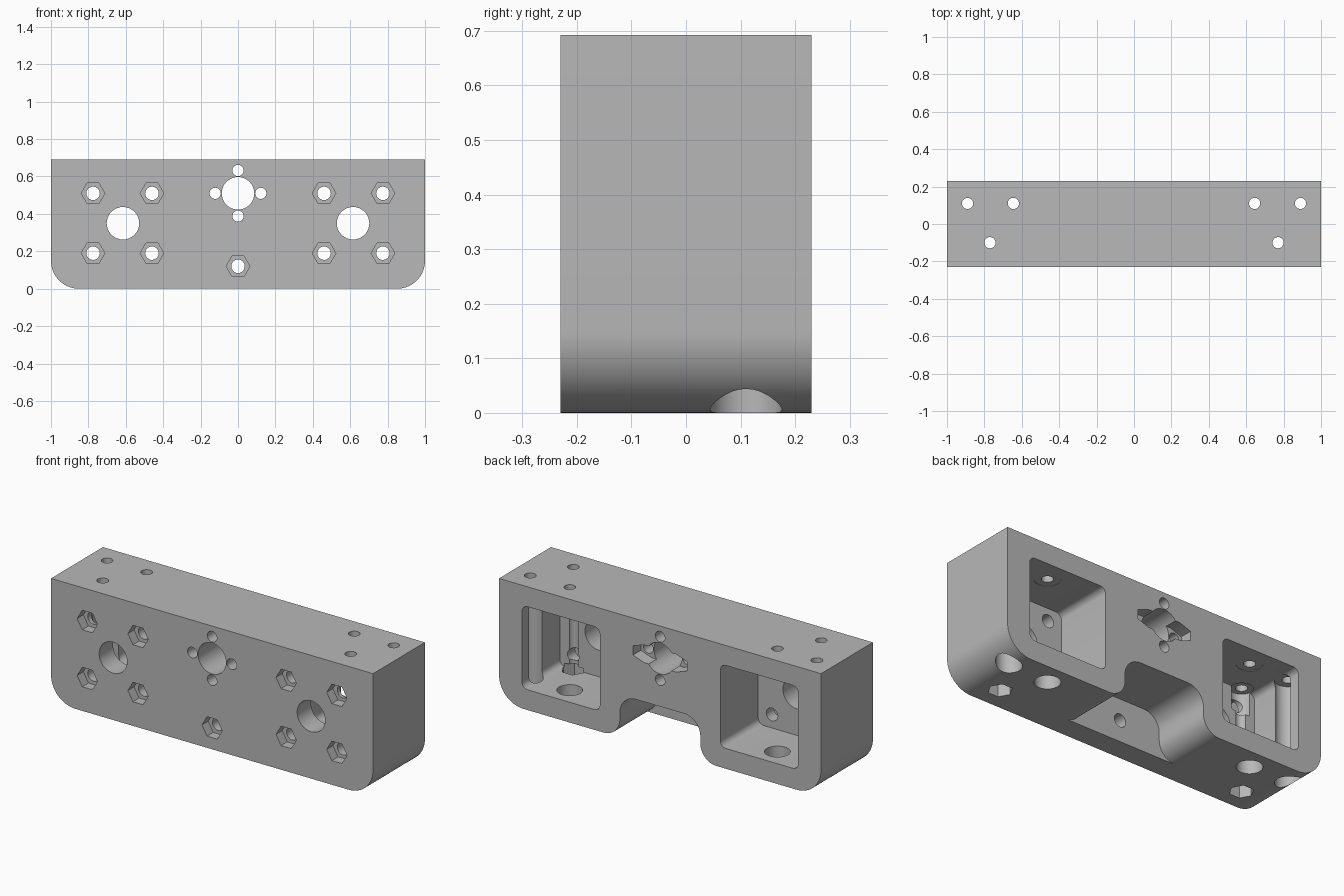
import bpy, bmesh, math
from mathutils import Matrix

cube = bpy.data.objects.get("Cube")
if cube:
    bpy.data.objects.remove(cube, do_unlink=True)

HALF_Y, HEIGHT = 0.23, 0.692
WALL_Y = -0.106          # inner face of the front wall
OUT = 0.3                # beyond the block in y

grey = bpy.data.materials.new("light_grey")
grey.use_nodes = True
grey.diffuse_color = (0.48, 0.48, 0.48, 1)
grey.node_tree.nodes["Principled BSDF"].inputs["Base Color"].default_value = (0.48, 0.48, 0.48, 1)


def make_object(name, bm):
    bmesh.ops.recalc_face_normals(bm, faces=bm.faces[:])
    mesh = bpy.data.meshes.new(name)
    bm.to_mesh(mesh)
    bm.free()
    mesh.materials.append(grey)
    obj = bpy.data.objects.new(name, mesh)
    bpy.context.collection.objects.link(obj)
    return obj


def prism(name, points, y0, y1):
    """Extrude an x-z outline along y."""
    bm = bmesh.new()
    face = bm.faces.new([bm.verts.new((x, y0, z)) for x, z in points])
    res = bmesh.ops.extrude_face_region(bm, geom=[face])
    verts = [v for v in res["geom"] if isinstance(v, bmesh.types.BMVert)]
    bmesh.ops.translate(bm, verts=verts, vec=(0, y1 - y0, 0))
    return make_object(name, bm)


def arc(cx, cz, r, start, end, steps=12):
    angles = [math.radians(start + (end - start) * i / steps) for i in range(steps + 1)]
    return [(cx + r * math.cos(a), cz + r * math.sin(a)) for a in angles]


def round_hole(x, z, r, y0, y1, sides=32):
    return prism("hole_cutter", arc(x, z, r, 0, 360, sides)[:-1], y0, y1)


def upright_hole(x, y, r, z0, z1, sides=32):
    bm = bmesh.new()
    bmesh.ops.create_cone(bm, cap_ends=True, segments=sides, radius1=r, radius2=r,
                          depth=z1 - z0, matrix=Matrix.Translation((x, y, (z0 + z1) / 2))
                          @ Matrix.Rotation(math.pi / 2, 4, "Z"))
    return make_object("upright_cutter", bm)


# Block with rounded lower corners
R = 0.15
block = prism("mounting_block",
              [(-1, HEIGHT)] + arc(-1 + R, R, R, 180, 270, 16)
              + arc(1 - R, R, R, 270, 360, 16) + [(1, HEIGHT)], -HALF_Y, HALF_Y)
cutters = []

# Underside channel with flared mouth, open at the back
F = 0.1
right_half = (arc(0.25 + F, F, F, 270, 180) + arc(0.25 - F, 0.24 - F, F, 0, 90))
right_half = [(0.25 + F, -0.1)] + right_half
cutters.append(prism("channel_cutter",
                     right_half + [(-x, z) for x, z in reversed(right_half)], WALL_Y, OUT))

for side in (-1, 1):
    # Rear pocket with rounded corners
    cx, cz, w, h, r = side * 0.616, 0.347, 0.242, 0.233, 0.035
    pocket = []
    for sx, sz, a in ((1, 1, 0), (-1, 1, 90), (-1, -1, 180), (1, -1, 270)):
        pocket += arc(cx + sx * (w - r), cz + sz * (h - r), r, a, a + 90, 6)
    cutters.append(prism("pocket_cutter", pocket, WALL_Y, OUT))
    cutters.append(round_hole(side * 0.615, 0.35, 0.087, -OUT, 0))
    # Upright screw holes with wide bores from below
    for x in (0.89, 0.645):
        cutters.append(upright_hole(side * x, 0.11, 0.066, -0.1, 0.582))
        cutters.append(upright_hole(side * x, 0.11, 0.03, 0.5, 0.8))
    # Front upright hole with nut recess below and a wide seat above
    cutters.append(upright_hole(side * 0.77, -0.1, 0.03, -0.1, 0.8))
    cutters.append(upright_hole(side * 0.77, -0.1, 0.062, -0.1, 0.135, 6))
    cutters.append(upright_hole(side * 0.77, -0.1, 0.058, 0.45, 0.584))

# Front bolt holes with hexagonal nut recesses
bolts = [(s * x, z) for s in (-1, 1) for x in (0.775, 0.46) for z in (0.19, 0.51)]
for x, z in bolts + [(0, 0.12)]:
    cutters.append(round_hole(x, z, 0.036, -OUT, 0, 24))
    cutters.append(round_hole(x, z, 0.063, -OUT, -0.175, 6))

# Central shaft hole, four screw holes and a winged recess at the back
MID = 0.51
cutters.append(round_hole(0, MID, 0.087, -OUT, OUT, 40))
for dx, dz in ((1, 0), (-1, 0), (0, 1), (0, -1)):
    cutters.append(round_hole(dx * 0.122, MID + dz * 0.122, 0.03, -OUT, OUT, 24))
wing = [(0.168, -0.026), (0.168, 0.026), (0.1, 0.05)]
outline = wing + [(-x, -z) for x, z in wing]
outline = [(0.1, -0.05)] + wing + [(-0.1, 0.05), (-0.168, 0.026), (-0.168, -0.026), (-0.1, -0.05)]
cutters.append(prism("wing_cutter", [(x, MID + z) for x, z in outline], 0.16, OUT))

# Cut everything out of the block
bpy.ops.object.select_all(action="DESELECT")
block.select_set(True)
bpy.context.view_layer.objects.active = block
for cutter in cutters:
    mod = block.modifiers.new("cut", "BOOLEAN")
    mod.operation, mod.solver, mod.object = "DIFFERENCE", "EXACT", cutter
    bpy.ops.object.modifier_apply(modifier=mod.name)
    bpy.data.objects.remove(cutter, do_unlink=True)

bpy.ops.object.shade_smooth_by_angle(angle=math.radians(30))
